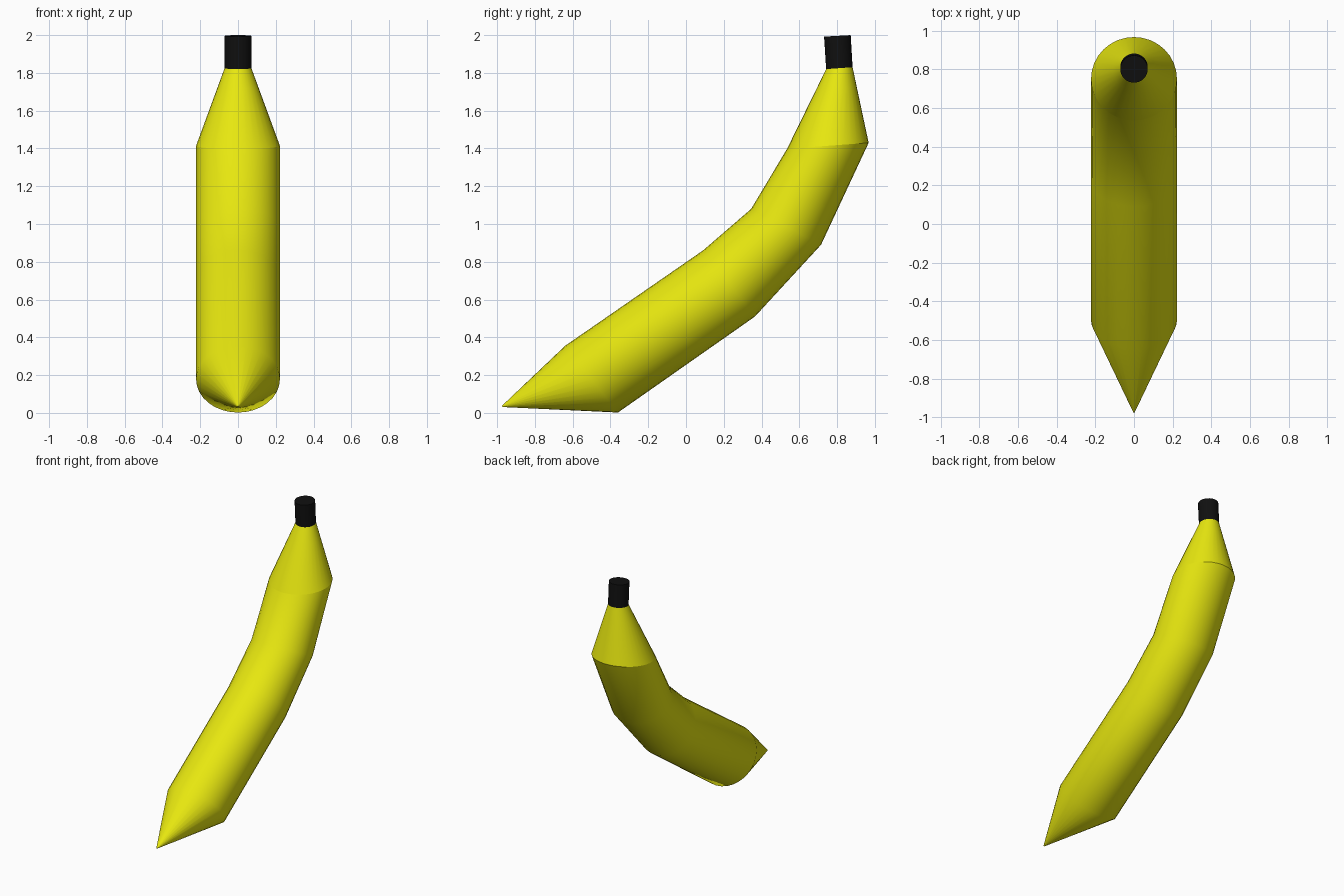
import bpy, bmesh, math
from mathutils import Vector

cube = bpy.data.objects.get("Cube")
if cube:
    bpy.data.objects.remove(cube, do_unlink=True)

SIDES = 32


def material(name, rgb, rough):
    m = bpy.data.materials.new(name)
    m.use_nodes = True
    m.diffuse_color = (*rgb, 1)
    bsdf = m.node_tree.nodes["Principled BSDF"]
    bsdf.inputs["Base Color"].default_value = (*rgb, 1)
    bsdf.inputs["Roughness"].default_value = rough
    return m


yellow = material("banana yellow", (0.80, 0.80, 0.005), 0.5)
black = material("stem black", (0.005, 0.005, 0.005), 0.6)


def loft(name, rings, mat, cap_start=False, cap_end=False, angle=60):
    """Skin tilted rings; each ring is (front point, back point, half width)."""
    bm = bmesh.new()
    loops = []
    for (y0, z0), (y1, z1), half_width in rings:
        front, back = Vector((0, y0, z0)), Vector((0, y1, z1))
        centre, arm = (front + back) / 2, (front - back) / 2
        side = Vector((half_width, 0, 0))
        loops.append([bm.verts.new(centre + arm * math.cos(a) + side * math.sin(a))
                      for a in (2 * math.pi * i / SIDES for i in range(SIDES))])
    for lo, hi in zip(loops, loops[1:]):
        for i in range(SIDES):
            j = (i + 1) % SIDES
            bm.faces.new((lo[i], lo[j], hi[j], hi[i]))
    if cap_start:
        bm.faces.new(loops[0][::-1])
    if cap_end:
        bm.faces.new(loops[-1])
    # Winding follows ring order, so orient everything outward
    bm.normal_update()
    mid = sum((v.co for v in loops[0]), Vector()) / SIDES
    mid = (mid + sum((v.co for v in loops[1]), Vector()) / SIDES) / 2
    bm.faces.ensure_lookup_table()
    f = bm.faces[0]
    if f.normal.dot(f.calc_center_median() - mid) < 0:
        bmesh.ops.reverse_faces(bm, faces=bm.faces[:])
    mesh = bpy.data.meshes.new(name)
    bm.to_mesh(mesh)
    bm.free()
    mesh.materials.append(mat)
    obj = bpy.data.objects.new(name, mesh)
    bpy.context.collection.objects.link(obj)
    bpy.ops.object.select_all(action='DESELECT')
    obj.select_set(True)
    bpy.context.view_layer.objects.active = obj
    bpy.ops.object.shade_smooth_by_angle(angle=math.radians(angle))
    return obj


R = 0.222
shoulder = ((0.535, 1.398), (0.967, 1.43), R)
collar = ((0.742, 1.82), (0.882, 1.83), 0.071)

# Curved fruit body, running from the pointed tip to the shoulder
loft("fruit_body", [
    ((-0.975, 0.037), (-0.972, 0.031), 0.004),
    ((-0.64, 0.355), (-0.36, 0.002), R),
    ((0.09, 0.86), (0.365, 0.51), R),
    ((0.345, 1.08), (0.715, 0.89), R),
    shoulder,
], yellow, cap_start=True)

# Tapered neck up to the stem
loft("neck", [
    shoulder,
    ((0.692, 1.718), (0.903, 1.73), 0.108),
    collar,
], yellow)

# Short dark stem
loft("stem", [
    collar,
    ((0.731, 1.992), (0.872, 2.0), 0.071),
], black, cap_start=True, cap_end=True, angle=35)
